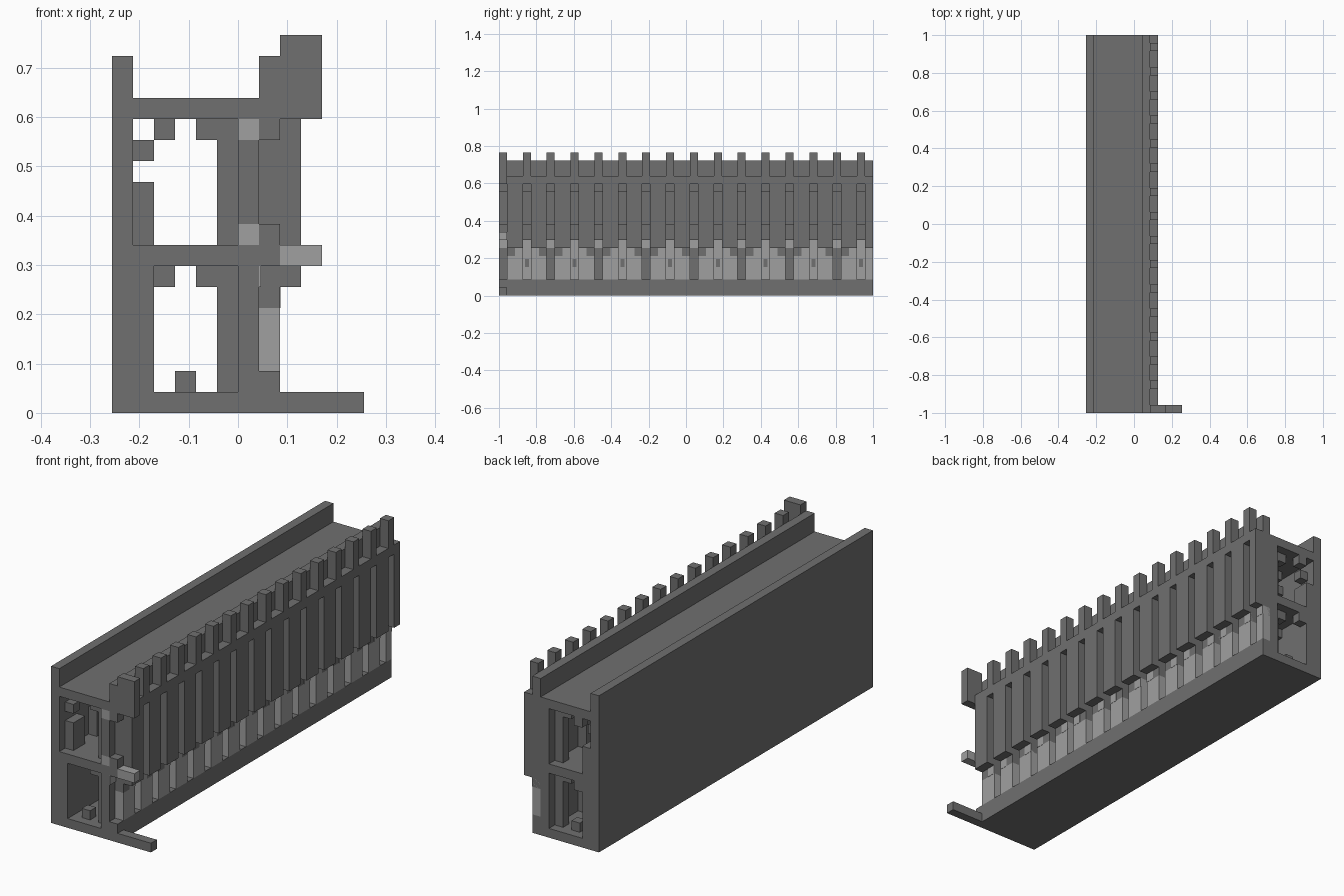
import bpy, bmesh
from mathutils import Vector

U = 2 / 47          # one block
LENGTH = 47         # blocks along the body

if "Cube" in bpy.data.objects:
    bpy.data.objects.remove(bpy.data.objects["Cube"], do_unlink=True)


def material(name, value):
    m = bpy.data.materials.new(name)
    m.use_nodes = True
    col = (value, value, value, 1)
    m.diffuse_color = col
    bsdf = m.node_tree.nodes["Principled BSDF"]
    bsdf.inputs["Base Color"].default_value = col
    bsdf.inputs["Roughness"].default_value = 0.9
    return m


DARK = material("dark grey", 0.162)
LIGHT = material("light grey", 0.35)


def part(name, mat, boxes):
    """Make one object from boxes (x0, x1, y0, y1, z0, z1) in blocks; y counts from the front."""
    bm = bmesh.new()
    for x0, x1, y0, y1, z0, z1 in boxes:
        verts = bmesh.ops.create_cube(bm, size=1)["verts"]
        centre = Vector((x0 + x1, y0 + y1 - LENGTH, z0 + z1)) / 2
        for v in verts:
            v.co = Vector((v.co.x * (x1 - x0), v.co.y * (y1 - y0), v.co.z * (z1 - z0))) + centre
            v.co *= U
    mesh = bpy.data.meshes.new(name)
    bm.to_mesh(mesh)
    bm.free()
    mesh.materials.append(mat)
    obj = bpy.data.objects.new(name, mesh)
    bpy.context.collection.objects.link(obj)
    return obj


def long(x0, x1, z0, z1, start=0):
    return (x0, x1, start, LENGTH, z0, z1)


slots = range(0, LENGTH, 3)
lit_slots = range(3, LENGTH, 6)

# Hollow body with two channels
part("floor", DARK, [long(-6, 2, 0, 1)])
part("outer_wall", DARK, [long(-6, -5, 0, 17), long(-5, -4, 1, 8)])
part("middle_floor", DARK, [long(-5, 0, 7, 8)])
part("roof", DARK, [long(-5, 1, 14, 15)])
part("inner_wall", DARK, [long(0, 1, 1, 14, 1), (0, 1, 0, 1, 1, 8), (0, 1, 0, 1, 9, 13)])
part("end_lamps", LIGHT, [(0, 1, 0, 1, 8, 9), (0, 1, 0, 1, 13, 14)])

# Top rail, base ledge and lintels of the slotted side
part("top_rail", DARK, [long(1, 2, 13, 17), long(2, 3, 14, 15)])
part("base_ledge", DARK, [long(1, 2, 1, 2)])
part("slot_sill", DARK, [long(1, 2, 7, 9)])

# Ribs and plates between the slots
panels = [(y + 1, min(y + 3, LENGTH)) for y in slots]
part("side_ribs", DARK, [(1, 2, a, b, 5, 13) for a, b in panels])
part("side_plates", DARK, [(2, 3, a, b, 6, 14) for a, b in panels])
part("lower_ribs", LIGHT, [(1, 2, a, b, 2, 5) for a, b in panels])

# Light panels behind every second slot, with dark centre marks
part("slot_lights", LIGHT, [(1, 1.15, y, y + 1, 2, 7) for y in lit_slots])
part("slot_light_tops", LIGHT, [(1, 1.1, y, y + 1, 6, 7) for y in slots])
part("rib_shoulders", LIGHT, [(1.02, 2.03, y + s, y + s + 1, 5, 6)
                              for y in lit_slots for s in (-1, 1) if y + s < LENGTH])
part("light_marks", DARK, [(1.1, 1.2, y + 0.25, y + 0.75, 3.6, 4.6) for y in lit_slots])

# Teeth along the top, the first one wider
part("top_teeth", DARK, [(2, 3, y, y + 1, 15, 18) for y in slots])
part("front_tooth", DARK, [(3, 4, 0, 1, 14, 18), (2, 3, 0, 1, 14, 18)])

# Front tab and foot
part("front_tab", LIGHT, [(2, 4, 0, 1, 7, 8)])
part("front_foot", DARK, [(2, 6, 0, 1, 0, 1)])

# Fittings inside the channels
posts, shelves, blocks = [], [], []
for y in range(1, LENGTH - 1, 4):
    for z in (1, 8):
        posts.append((-1, 0, y, y + 1, z, z + 6))
        shelves += [(-4, -3, y + 1, y + 2, z + 5, z + 6), (-2, -1, y, y + 1, z + 5, z + 6)]
    blocks += [(-5, -4, y, y + 2, 8, 11), (-5, -4, y, y + 1, 12, 13), (-3, -2, y, y + 1, 1, 2)]
part("channel_posts", DARK, posts)
part("channel_brackets", DARK, shelves)
part("channel_blocks", DARK, blocks)
